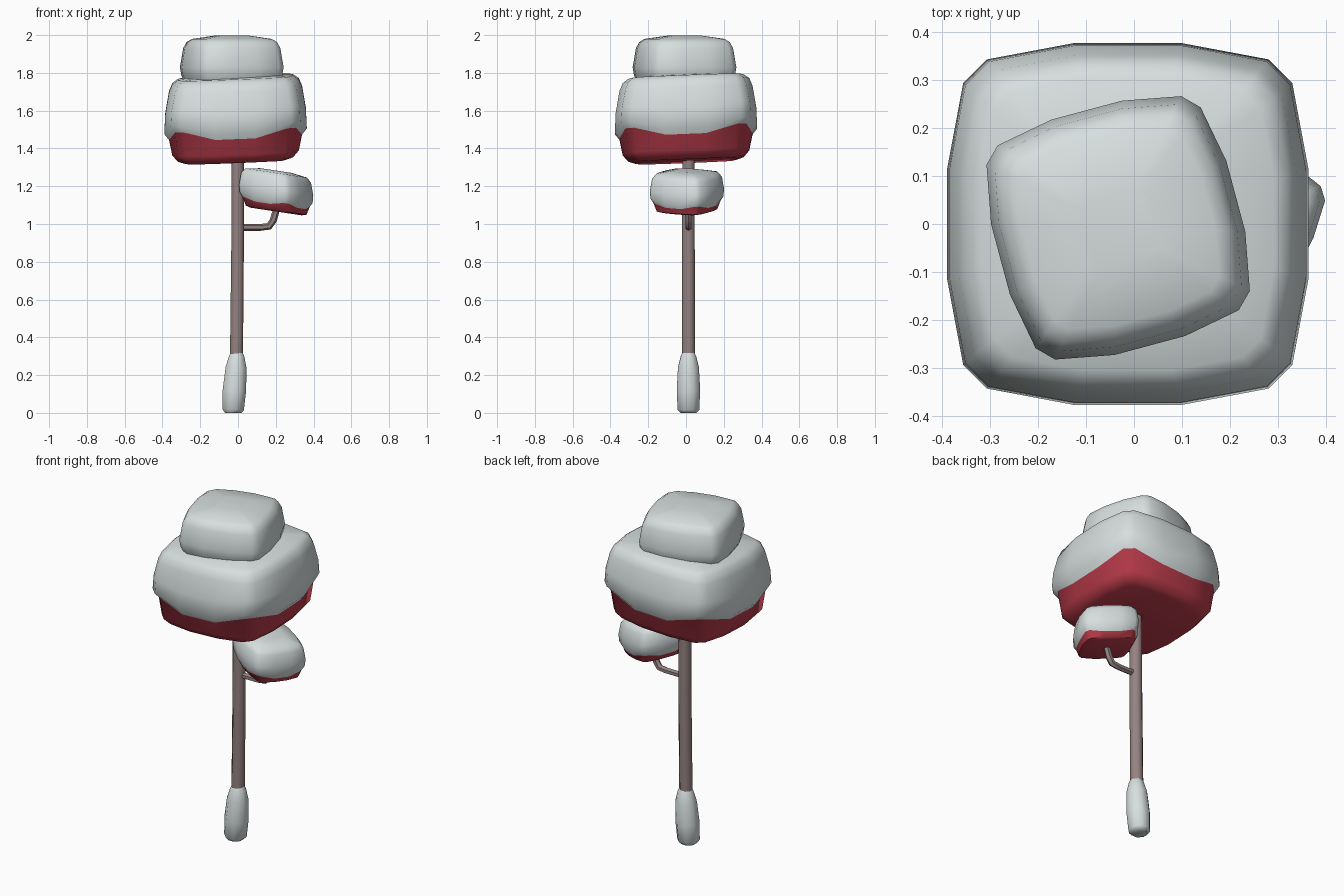
import bpy, bmesh, math
from mathutils import Vector

if "Cube" in bpy.data.objects:
    bpy.data.objects.remove(bpy.data.objects["Cube"])


def material(name, rgb):
    m = bpy.data.materials.new(name)
    m.diffuse_color = (*rgb, 1)
    m.use_nodes = True
    m.node_tree.nodes["Principled BSDF"].inputs["Base Color"].default_value = m.diffuse_color
    return m


SNOW = material("snow white", (0.68, 0.735, 0.735))
RED = material("leaf red", (0.50, 0.045, 0.07))
BARK = material("bark brown", (0.30, 0.225, 0.22))

# Rounded-square outline, four points on each side
SIDE = [(1, -0.3), (1, 0.3), (0.91, 0.78), (0.78, 0.91)]
SQUARE = []
for k in range(4):
    for x, y in SIDE:
        for _ in range(k):
            x, y = -y, x
        SQUARE.append((x, y))


def loft(name, rings, mats, mat_of_band, angle=50):
    """Skin a list of point rings; mat_of_band gives the slot of each band."""
    bm = bmesh.new()
    loops = [[bm.verts.new(p) for p in ring] for ring in rings]
    n = len(loops[0])
    for b, (lo, hi) in enumerate(zip(loops, loops[1:])):
        for i in range(n):
            j = (i + 1) % n
            f = bm.faces.new((lo[i], lo[j], hi[j], hi[i]))
            f.material_index = mat_of_band(b)
    bm.faces.new(loops[0][::-1]).material_index = mat_of_band(0)
    bm.faces.new(loops[-1]).material_index = mat_of_band(len(rings) - 2)
    bmesh.ops.recalc_face_normals(bm, faces=bm.faces)
    me = bpy.data.meshes.new(name)
    bm.to_mesh(me)
    bm.free()
    for m in mats:
        me.materials.append(m)
    ob = bpy.data.objects.new(name, me)
    bpy.context.collection.objects.link(ob)
    bpy.ops.object.select_all(action='DESELECT')
    ob.select_set(True)
    bpy.context.view_layer.objects.active = ob
    bpy.ops.object.shade_smooth_by_angle(angle=math.radians(angle))
    return ob


def clump(name, profile, centre, turn, slope, mats, red_bands):
    """Soft square block; profile rows are (height, half width, corner lift)."""
    c, s = math.cos(math.radians(turn)), math.sin(math.radians(turn))
    rings = []
    for z, half, lift in profile:
        ring = []
        for u, v in SQUARE:
            x, y = half * (u * c - v * s), half * (u * s + v * c)
            corner = (min(abs(u), abs(v)) - 0.3) / 0.48
            ring.append((centre[0] + x, centre[1] + y,
                         z + slope[0] * x + slope[1] * y + lift * corner))
        rings.append(ring)
    return loft(name, rings, mats, lambda b: 0 if b < red_bands else len(mats) - 1)


def tube(name, path, mat, sides=8):
    """Tube along a path of (x, y, z, radius) lying in the x-z plane."""
    pts = [Vector(p[:3]) for p in path]
    rings = []
    for i, p in enumerate(pts):
        t = (pts[min(i + 1, len(pts) - 1)] - pts[max(i - 1, 0)]).normalized()
        a = Vector((0, 1, 0))
        b = t.cross(a)
        r = path[i][3]
        rings.append([p + r * (a * math.cos(q) + b * math.sin(q))
                      for q in (2 * math.pi * (k + 0.5) / sides for k in range(sides))])
    return loft(name, rings, [mat], lambda b: 0)


# Large crown: red underside, snow above
clump("main_crown",
      [(1.333, 0.27, 0), (1.345, 0.305, 0), (1.38, 0.335, 0), (1.463, 0.352, 0.045),
       (1.495, 0.377, 0.045), (1.60, 0.372, 0.02), (1.715, 0.352, 0), (1.755, 0.335, 0),
       (1.777, 0.305, 0), (1.787, 0.15, 0)],
      (-0.013, 0.0), 0, (0.04, 0.04), [RED, SNOW], 3)

# Turned block of snow on top
clump("top_snow",
      [(1.74, 0.225, 0), (1.785, 0.247, 0), (1.83, 0.254, 0), (1.93, 0.238, 0),
       (1.963, 0.222, 0), (1.980, 0.195, 0), (1.998, 0.08, 0)],
      (-0.033, -0.008), 15, (0, 0), [SNOW], 0)

# Small side crown, tilted outward
clump("side_crown",
      [(1.066, 0.115, 0), (1.073, 0.137, 0), (1.102, 0.152, 0.015),
       (1.125, 0.165, 0.015), (1.18, 0.168, 0), (1.245, 0.158, 0),
       (1.270, 0.140, 0), (1.283, 0.07, 0)],
      (0.202, 0.005), -28, (-0.15, 0.0), [RED, SNOW], 2)

# Trunk, branch and snow around the foot
Y = 0.013
tube("trunk", [(-0.012, Y, 0.15, 0.037), (-0.007, Y, 0.40, 0.037),
               (-0.002, Y, 0.90, 0.036), (-0.002, Y, 1.40, 0.035)], BARK)
tube("branch", [(0.0, Y, 0.982, 0.018), (0.12, Y, 0.982, 0.018), (0.165, Y, 0.988, 0.019),
                (0.187, Y, 1.02, 0.019), (0.21, Y, 1.10, 0.018)], BARK, 6)
tube("foot_snow", [(-0.026, Y, 0.0, 0.046), (-0.026, Y, 0.018, 0.062),
                   (-0.019, Y, 0.12, 0.067), (-0.010, Y, 0.24, 0.060),
                   (-0.007, Y, 0.30, 0.044), (-0.007, Y, 0.318, 0.035)], SNOW)
